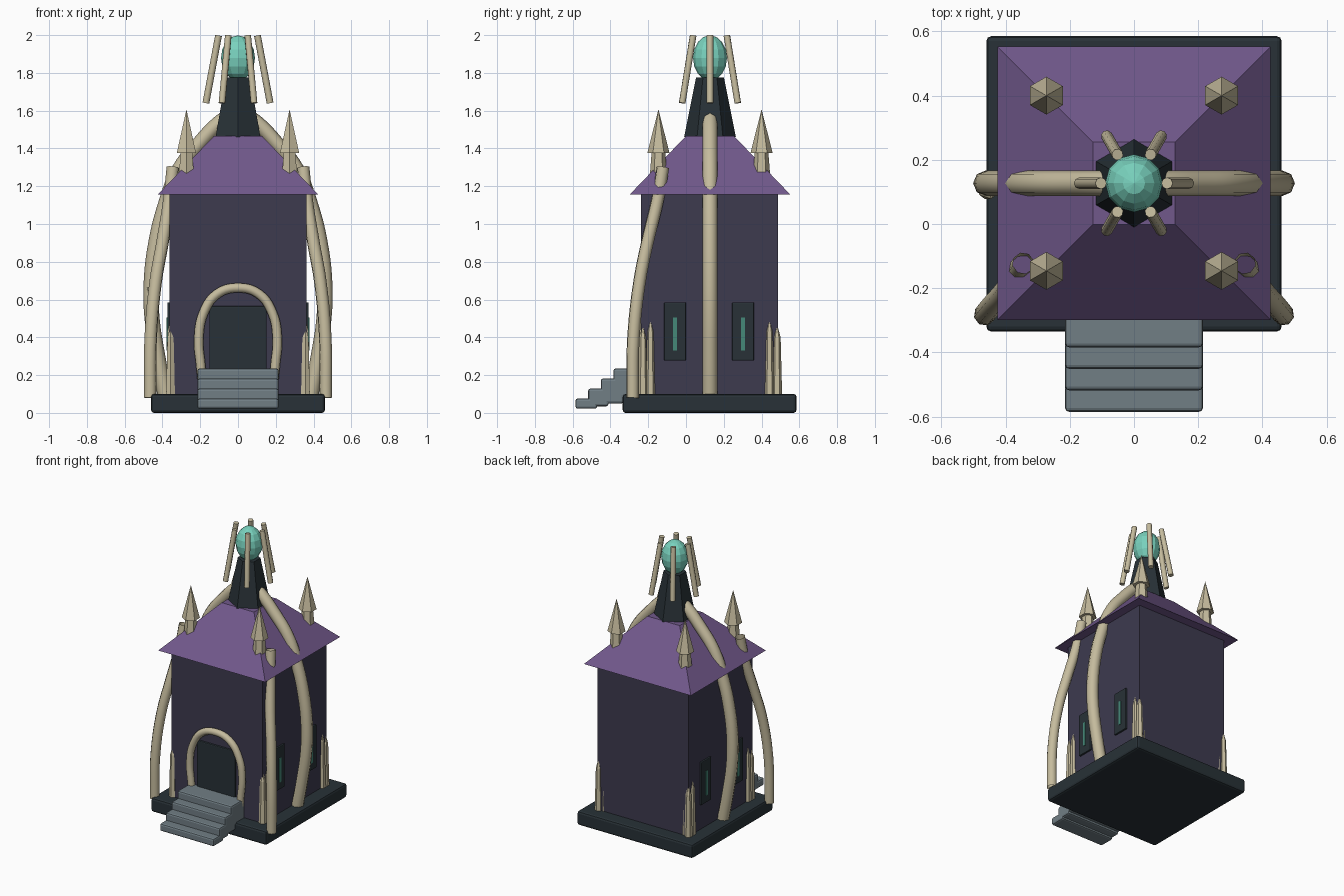
import bpy, bmesh, math
from mathutils import Vector

if "Cube" in bpy.data.objects:
    bpy.data.objects.remove(bpy.data.objects["Cube"])

CY = 0.127  # centre line of the tower in y


def mat(name, rgb):
    m = bpy.data.materials.new(name)
    m.diffuse_color = (*rgb, 1)
    m.use_nodes = True
    m.node_tree.nodes["Principled BSDF"].inputs["Base Color"].default_value = m.diffuse_color
    return m


WALL = mat("dusk_wall", (0.047, 0.043, 0.078))
ROOF = mat("purple_roof", (0.165, 0.098, 0.26))
DARK = mat("dark_slate", (0.021, 0.031, 0.038))
BONE = mat("bone", (0.56, 0.50, 0.34))
STONE = mat("grey_stone", (0.165, 0.21, 0.235))
ORB = mat("teal_orb", (0.19, 0.64, 0.51))
GLOW = mat("teal_glass", (0.06, 0.25, 0.19))


def finish(name, bm, material):
    bmesh.ops.recalc_face_normals(bm, faces=bm.faces)
    me = bpy.data.meshes.new(name)
    bm.to_mesh(me)
    bm.free()
    me.materials.append(material)
    ob = bpy.data.objects.new(name, me)
    bpy.context.collection.objects.link(ob)
    return ob


def box(name, lo, hi, material, bevel=0.0):
    bm = bmesh.new()
    bmesh.ops.create_cube(bm, size=1)
    for v in bm.verts:
        v.co = [(lo[i] + hi[i]) / 2 + v.co[i] * (hi[i] - lo[i]) for i in range(3)]
    if bevel:
        bmesh.ops.bevel(bm, geom=bm.edges[:], offset=bevel, segments=2,
                        profile=0.5, affect='EDGES')
    return finish(name, bm, material)


def lathe(name, profile, sides, x, y, material, phase=math.pi / 2):
    """Stack of regular polygons given as (radius, z)."""
    bm = bmesh.new()
    rings = []
    for r, z in profile:
        rings.append([bm.verts.new((x + r * math.cos(phase + k * math.tau / sides),
                                    y + r * math.sin(phase + k * math.tau / sides), z))
                      for k in range(sides)])
    for a, b in zip(rings, rings[1:]):
        for k in range(sides):
            j = (k + 1) % sides
            bm.faces.new((a[k], a[j], b[j], b[k]))
    bm.faces.new(rings[0][::-1])
    bm.faces.new(rings[-1])
    bmesh.ops.remove_doubles(bm, verts=bm.verts[:], dist=1e-5)
    return finish(name, bm, material)


def tube(name, points, radius, material, caps=True, smooth=True, sides=2):
    """Round tube along a smooth path."""
    cu = bpy.data.curves.new(name, 'CURVE')
    cu.dimensions = '3D'
    cu.bevel_depth = radius
    cu.bevel_resolution = sides
    cu.resolution_u = 5
    cu.use_fill_caps = caps
    sp = cu.splines.new('BEZIER')
    sp.bezier_points.add(len(points) - 1)
    for bp, co in zip(sp.bezier_points, points):
        bp.co = co
        bp.handle_left_type = bp.handle_right_type = 'AUTO'
    cu.materials.append(material)
    ob = bpy.data.objects.new(name, cu)
    bpy.context.collection.objects.link(ob)
    bpy.ops.object.select_all(action='DESELECT')
    ob.select_set(True)
    bpy.context.view_layer.objects.active = ob
    bpy.ops.object.convert(target='MESH')
    if smooth:
        bpy.ops.object.shade_smooth_by_angle(angle=math.radians(50))
    return bpy.context.object


# Base slab and tower walls
box("base_slab", (-0.46, -0.335, 0), (0.46, 0.585, 0.1), DARK, 0.015)
box("tower_walls", (-0.362, -0.238, 0.09), (0.362, 0.487, 1.17), WALL)

# Truncated pyramid roof
R2 = math.sqrt(2)
lathe("roof", [(0.426 * R2, 1.155), (0.128 * R2, 1.465)], 4, 0, CY, ROOF, math.pi / 4)

# Hexagonal neck and faceted orb
lathe("roof_neck", [(0.137, 1.46), (0.074, 1.775)], 6, 0, CY, DARK)
bm = bmesh.new()
bmesh.ops.create_uvsphere(bm, u_segments=12, v_segments=8, radius=1)
for v in bm.verts:
    v.co = (v.co.x * 0.09, v.co.y * 0.09 + CY, v.co.z * 0.12 + 1.879)
finish("orb", bm, ORB)

# Six leaning prongs around the orb
for k in range(6):
    a = k * math.pi / 3
    d = Vector((math.cos(a), math.sin(a), 0))
    c = Vector((0, CY, 0))
    tube("orb_prong", [c + d * 0.17 + Vector((0, 0, 1.64)),
                       c + d * 0.103 + Vector((0, 0, 1.998))], 0.018, BONE, smooth=False)

# Pinnacles on the roof corners, clusters of shards at the wall corners
for sx in (-1, 1):
    for sy in (-1, 1):
        x, y = sx * 0.273, CY + sy * 0.273
        lathe("pinnacle_shaft", [(0.045, 1.265), (0.036, 1.38)], 6, x, y, BONE)
        lathe("pinnacle_tip", [(0.059, 1.375), (0, 1.607)], 6, x, y, BONE)
        for dx, dy, h in ((-0.018, 0.0, 0.54), (0.02, 0.018, 0.47), (0.02, -0.022, 0.5)):
            lathe("corner_shard", [(0.027, 0.09), (0.019, h - 0.07), (0, h)], 6,
                  sx * (0.337 + dx), CY + sy * (0.337 + dy), BONE)

# Curved ribs: one up each side and over the roof, one at each front corner
side_path = [(0.385, 0.09), (0.425, 0.3), (0.455, 0.5), (0.46, 0.68), (0.435, 0.9),
             (0.385, 1.1), (0.31, 1.29), (0.197, 1.435), (0.1, 1.535), (0.05, 1.57)]
corner_path = [(0.465, -0.283, 0.08), (0.462, -0.278, 0.4), (0.435, -0.245, 0.7),
               (0.40, -0.205, 0.9), (0.363, -0.15, 1.13), (0.345, -0.122, 1.3)]
for s in (-1, 1):
    tube("side_rib", [(s * x, CY, z) for x, z in side_path], 0.04, BONE)
    tube("front_corner_rib", [(s * x, y, z) for x, y, z in corner_path], 0.034, BONE,
         caps=False)

# Knot on the left rib
bm = bmesh.new()
bmesh.ops.create_icosphere(bm, subdivisions=1, radius=0.037)
bmesh.ops.translate(bm, verts=bm.verts, vec=(-0.455, 0.11, 0.645))
finish("rib_knot", bm, BONE)

# Doorway: horseshoe arch and door
half = [(0.183, 0.1), (0.197, 0.25), (0.208, 0.39), (0.182, 0.53), (0.11, 0.63)]
arch = [(-x, -0.25, z) for x, z in half] + [(0, -0.25, 0.662)] \
    + [(x, -0.25, z) for x, z in reversed(half)]
tube("door_arch", arch, 0.025, BONE)
box("door", (-0.152, -0.252, 0.1), (0.152, -0.2, 0.565), DARK, 0.006)

# Four front steps
for i, (back, low) in enumerate(((-0.47, 0.022), (-0.41, 0.035), (-0.33, 0.05), (-0.23, 0.08))):
    box("front_step", (-0.215, -0.585 + 0.067 * i, low),
        (0.215, back, 0.076 + 0.053 * i), STONE, 0.012)

# Side windows with glowing slits
for s in (-1, 1):
    for y in (-0.058, 0.302):
        xs = sorted((s * 0.34, s * 0.374))
        box("window_frame", (xs[0], y - 0.058, 0.277), (xs[1], y + 0.058, 0.585), DARK, 0.005)
        xs = sorted((s * 0.37, s * 0.378))
        box("window_slit", (xs[0], y - 0.01, 0.33), (xs[1], y + 0.01, 0.505), GLOW)
